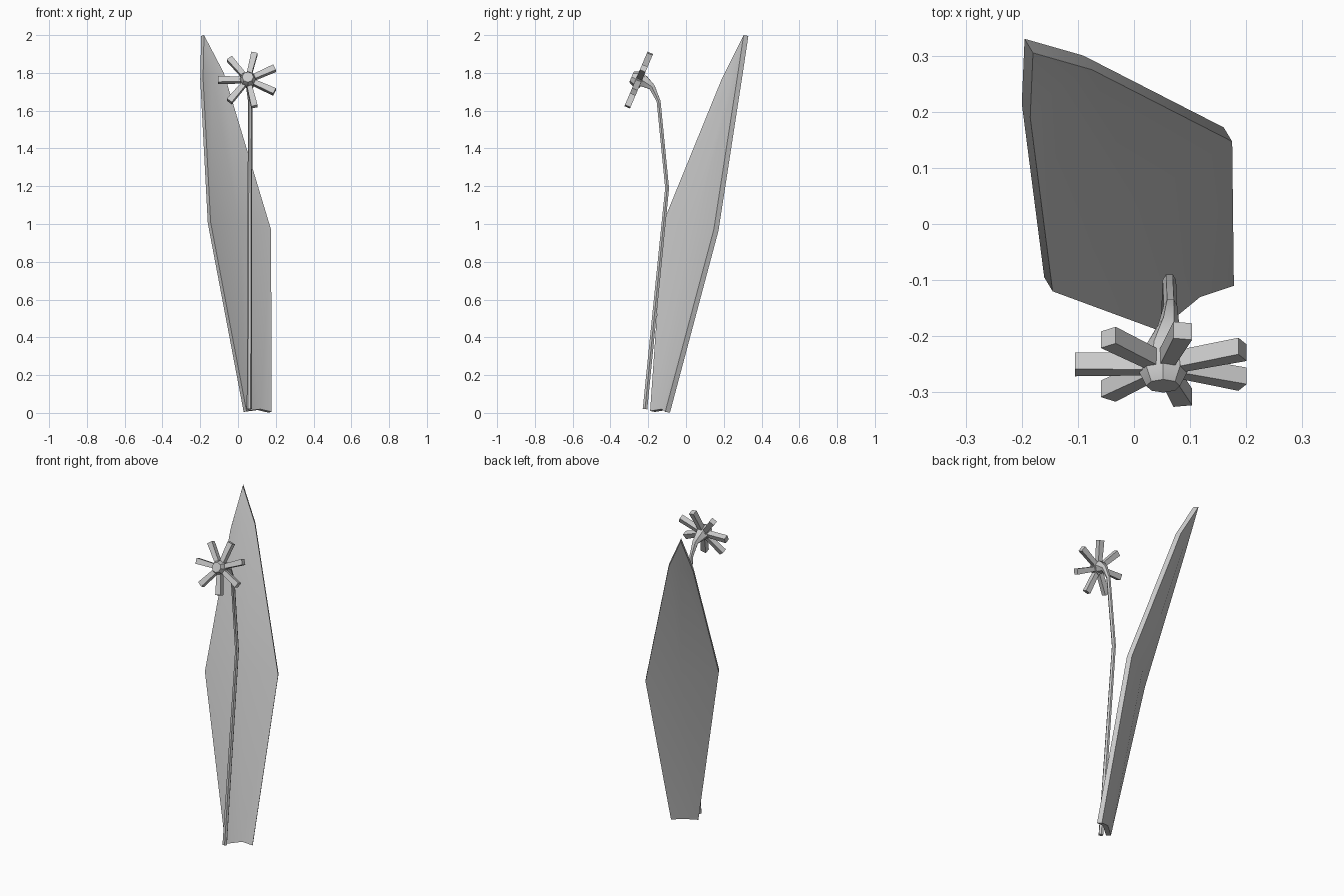
import bpy, bmesh, math
from mathutils import Vector, Matrix

cube = bpy.data.objects.get("Cube")
if cube:
    bpy.data.objects.remove(cube, do_unlink=True)

grey = bpy.data.materials.new("light_grey")
grey.use_nodes = True
colour = (0.6, 0.6, 0.6, 1)
grey.diffuse_color = colour
grey.node_tree.nodes["Principled BSDF"].inputs["Base Color"].default_value = colour


def finish(bm, name, angle=30):
    bmesh.ops.recalc_face_normals(bm, faces=bm.faces)
    mesh = bpy.data.meshes.new(name)
    bm.to_mesh(mesh)
    bm.free()
    mesh.materials.append(grey)
    obj = bpy.data.objects.new(name, mesh)
    bpy.context.collection.objects.link(obj)
    bpy.ops.object.select_all(action='DESELECT')
    obj.select_set(True)
    bpy.context.view_layer.objects.active = obj
    bpy.ops.object.shade_smooth_by_angle(angle=math.radians(angle))
    return obj


def tube(name, path, sides):
    """Loft rings along (x, y, z, radius) points and cap both ends."""
    bm = bmesh.new()
    pts = [Vector(p[:3]) for p in path]
    rings = []
    for i, p in enumerate(pts):
        t = (pts[min(i + 1, len(pts) - 1)] - pts[max(i - 1, 0)]).normalized()
        side = (Vector((1, 0, 0)) - t * t.x).normalized()
        up = t.cross(side)
        ring = []
        for k in range(sides):
            a = math.tau * k / sides
            ring.append(bm.verts.new(p + path[i][3] * (side * math.cos(a) + up * math.sin(a))))
        rings.append(ring)
    for r, s in zip(rings, rings[1:]):
        for k in range(sides):
            n = (k + 1) % sides
            bm.faces.new((r[k], r[n], s[n], s[k]))
    bm.faces.new(rings[0])
    bm.faces.new(rings[-1])
    return finish(bm, name, 40)


# Leaf: gently folded blade, rows of left / middle / right points, given thickness
rows = [
    [(0.045, -0.19, 0.01), (0.118, -0.13, 0.02), (0.178, -0.11, 0.006)],
    [(-0.145, -0.12, 1.01), (0.005, 0.04, 1.0), (0.175, 0.147, 0.97)],
    [(-0.185, 0.19, 1.77), (-0.137, 0.243, 1.79), (-0.075, 0.275, 1.8)],
]
bm = bmesh.new()
grid = [[bm.verts.new(p) for p in row] for row in rows]
tip = bm.verts.new((-0.18, 0.305, 2.0))
for low, high in zip(grid, grid[1:]):
    for i in range(2):
        bm.faces.new((low[i], low[i + 1], high[i + 1], high[i]))
for i in range(2):
    bm.faces.new((grid[-1][i], grid[-1][i + 1], tip))
front = list(bm.faces)
copy = bmesh.ops.duplicate(bm, geom=list(bm.verts) + list(bm.edges) + front)
back_verts = [g for g in copy["geom"] if isinstance(g, bmesh.types.BMVert)]
bmesh.ops.translate(bm, verts=back_verts, vec=(-0.015, 0.025, -0.005))
bmesh.ops.bridge_loops(bm, edges=[e for e in bm.edges if e.is_boundary])
finish(bm, "leaf")

# Stem: bends forward near the top and flares into the flower
tube("stem", [
    (0.06, -0.217, 0.02, 0.014),
    (0.063, -0.1, 1.19, 0.012),
    (0.065, -0.145, 1.65, 0.012),
    (0.062, -0.18, 1.725, 0.019),
    (0.054, -0.225, 1.757, 0.036),
    (0.052, -0.245, 1.762, 0.04),
], 6)

# Flower cup in the middle of the petals
centre = Vector((0.052, -0.25, 1.762))
axis = Vector((0, -0.92, 0.39)).normalized()
cup = [(-0.02, 0.038), (0.015, 0.043), (0.042, 0.03)]
tube("flower_cup", [(*(centre + axis * d), r) for d, r in cup], 8)

# Seven bar petals around the cup, slightly wider at the outer end
x_axis = Vector((1, 0, 0))
upward = Vector((0, -axis.z, axis.y)) * -1
for k in range(7):
    a = math.radians(180) + math.tau * k / 7
    out = x_axis * math.cos(a) + upward * math.sin(a)
    across = axis.cross(out)
    bm = bmesh.new()
    bmesh.ops.create_cube(bm, size=1)
    for v in bm.verts:
        outer = v.co.x > 0
        reach = 0.157 if outer else 0.02
        width = 0.034 if outer else 0.026
        v.co = centre + out * reach + across * v.co.y * width + axis * v.co.z * 0.032
    finish(bm, f"petal_{k + 1}")
